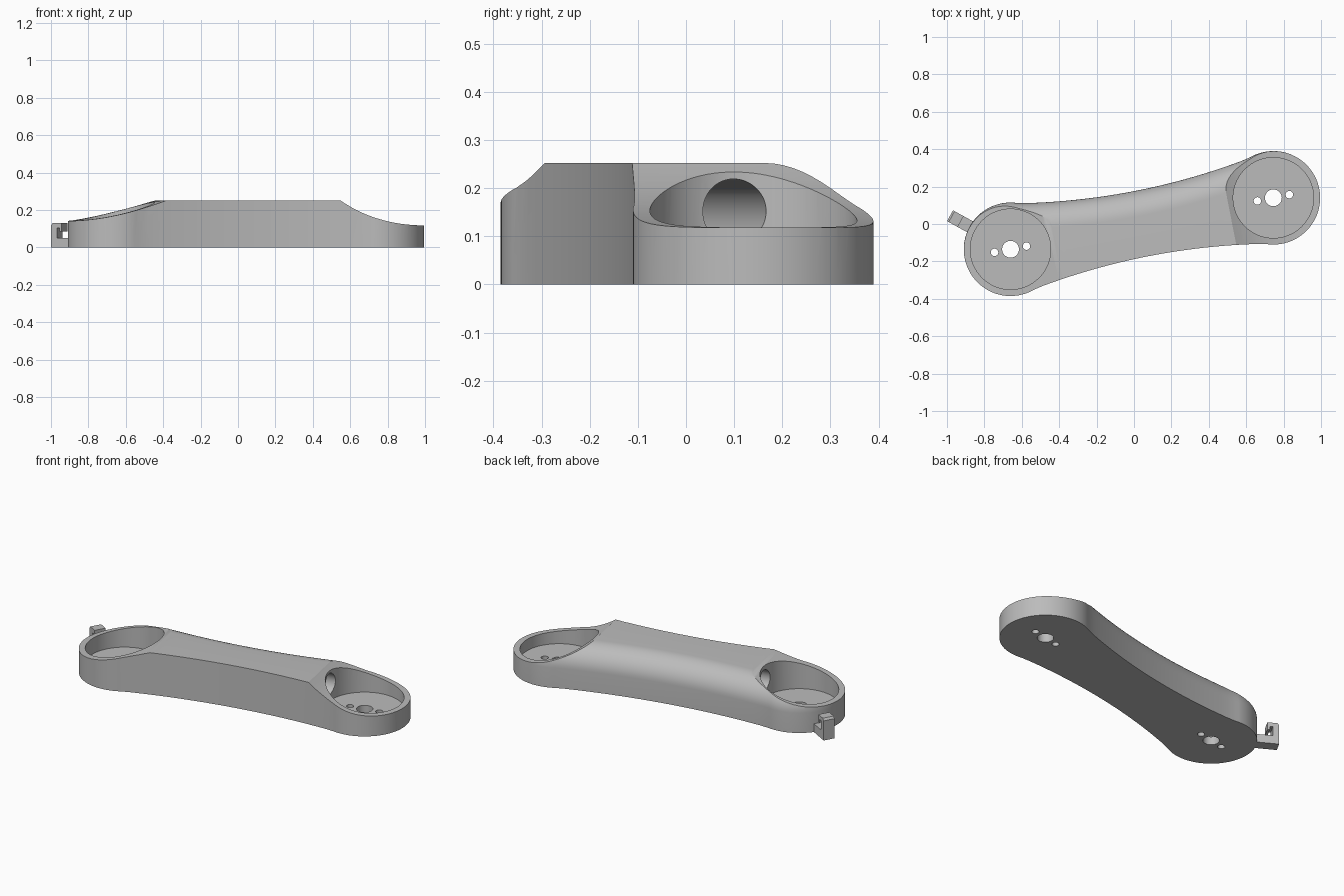
import bpy, bmesh, math
from mathutils import Matrix, Vector

if "Cube" in bpy.data.objects:
    bpy.data.objects.remove(bpy.data.objects["Cube"], do_unlink=True)

grey = bpy.data.materials.new("plain_grey")
grey.use_nodes = True
COLOUR = (0.5, 0.5, 0.5, 1)
grey.diffuse_color = COLOUR
grey.node_tree.nodes["Principled BSDF"].inputs["Base Color"].default_value = COLOUR

# The arm is modelled along x, then turned into place
PLACE = Matrix.Translation((0.0425, 0.0025, 0)) @ Matrix.Rotation(math.atan2(0.275, 1.405), 4, "Z")
CUP, R, TOP = 0.716, 0.25, 0.252
JOIN = 0.635
START, END = 0.473, CUP + R


def make(name, bm, matrix=PLACE):
    bmesh.ops.recalc_face_normals(bm, faces=bm.faces)
    mesh = bpy.data.meshes.new(name)
    bm.to_mesh(mesh)
    bm.free()
    mesh.materials.append(grey)
    ob = bpy.data.objects.new(name, mesh)
    ob.matrix_world = matrix
    bpy.context.collection.objects.link(ob)
    return ob


def prism(name, outline, half, matrix=PLACE):
    """Extrude an x-z outline sideways to both sides."""
    bm = bmesh.new()
    face = bm.faces.new([bm.verts.new((x, -half, z)) for x, z in outline])
    new = bmesh.ops.extrude_face_region(bm, geom=[face])["geom"]
    moved = [v for v in new if isinstance(v, bmesh.types.BMVert)]
    bmesh.ops.translate(bm, verts=moved, vec=(0, 2 * half, 0))
    return make(name, bm, matrix)


def cylinder(name, centre, radius, depth, turn=Matrix(), segments=64):
    bm = bmesh.new()
    bmesh.ops.create_cone(bm, cap_ends=True, segments=segments, radius1=radius, radius2=radius,
                          depth=depth, matrix=Matrix.Translation(centre) @ turn)
    return make(name, bm)


def carve(ob, cutter):
    cutter.hide_render = True
    mod = ob.modifiers.new("cut", "BOOLEAN")
    mod.operation, mod.solver, mod.object = "DIFFERENCE", "EXACT", cutter
    bpy.context.view_layer.objects.active = ob
    bpy.ops.object.modifier_apply(modifier=mod.name)
    bpy.data.objects.remove(cutter, do_unlink=True)


def half_width(u):
    u = abs(u)
    if u < JOIN:
        return 0.178 + 0.072 * (u / 0.72) ** 2
    return math.sqrt(max(R * R - (u - CUP) ** 2, 0))


# Arm body: waisted plan with round ends, the back upper edge broadly rounded
start_angle = math.asin((JOIN - CUP) / R)
ends = [CUP + R * math.sin(start_angle + (math.radians(88) - start_angle) * i / 24) for i in range(25)]
middle = [JOIN * i / 12 for i in range(-11, 12)]
stations = [-u for u in reversed(ends)] + middle + ends
bm = bmesh.new()
rings = []
for u in stations:
    w = half_width(u)
    r = min(0.135, 1.6 * w)
    section = [(-w, 0), (-w, TOP)]
    for i in range(13):
        a = math.pi / 2 * (1 - i / 12)
        section.append((w - r + r * math.cos(a), 0.12 + (TOP - 0.12) * math.sin(a)))
    section.append((w, 0))
    rings.append([bm.verts.new((u, v, z)) for v, z in section])
for a, b in zip(rings, rings[1:]):
    n = len(a)
    for i in range(n):
        bm.faces.new((a[i], a[(i + 1) % n], b[(i + 1) % n], b[i]))
bm.faces.new(rings[0])
bm.faces.new(rings[-1])
arm = make("link_arm", bm)

# Each end: sloping top, round cup and holes in its floor
for side, low, power in ((1, 0.118, 2.55), (-1, 0.142, 1.55)):
    slope = []
    for i in range(25):
        f = 1 - i / 24
        slope.append((side * (END - (END - START) * f), low + (TOP - low) * f ** power))
    first = (side * (START - 0.02), TOP + 0.012)
    outline = [first] + slope + [(side * 1.1, low), (side * 1.1, 0.5), (first[0], 0.5)]
    carve(arm, prism("slope_cutter", outline, 0.5))
    carve(arm, cylinder("cup_cutter", (side * CUP, 0, 0.3), 0.215, 0.5, segments=96))
    for offset, radius in ((0, 0.045), (-0.087, 0.02), (0.087, 0.02)):
        carve(arm, cylinder("hole_cutter", (side * CUP + offset, 0, 0), radius, 0.2, segments=32))

# Bore running lengthwise between the cups
carve(arm, cylinder("bore_cutter", (0, 0, 0.152), 0.067, 1.3, Matrix.Rotation(math.pi / 2, 4, "Y")))

# Cable hook on the outer wall of one cup
hook_place = Matrix.Translation((-0.66, -0.135, 0)) @ Matrix.Rotation(math.radians(151), 4, "Z")
hook_outline = [(0.235, 0), (0.37, 0), (0.37, 0.118), (0.36, 0.13), (0.305, 0.13), (0.305, 0.085),
                (0.318, 0.085), (0.318, 0.105), (0.335, 0.105), (0.335, 0.05), (0.235, 0.05)]
hook = prism("cable_hook", hook_outline, 0.033, hook_place)

for ob in (arm, hook):
    bpy.ops.object.select_all(action="DESELECT")
    ob.select_set(True)
    bpy.context.view_layer.objects.active = ob
    bpy.ops.object.shade_smooth_by_angle(angle=math.radians(30))
